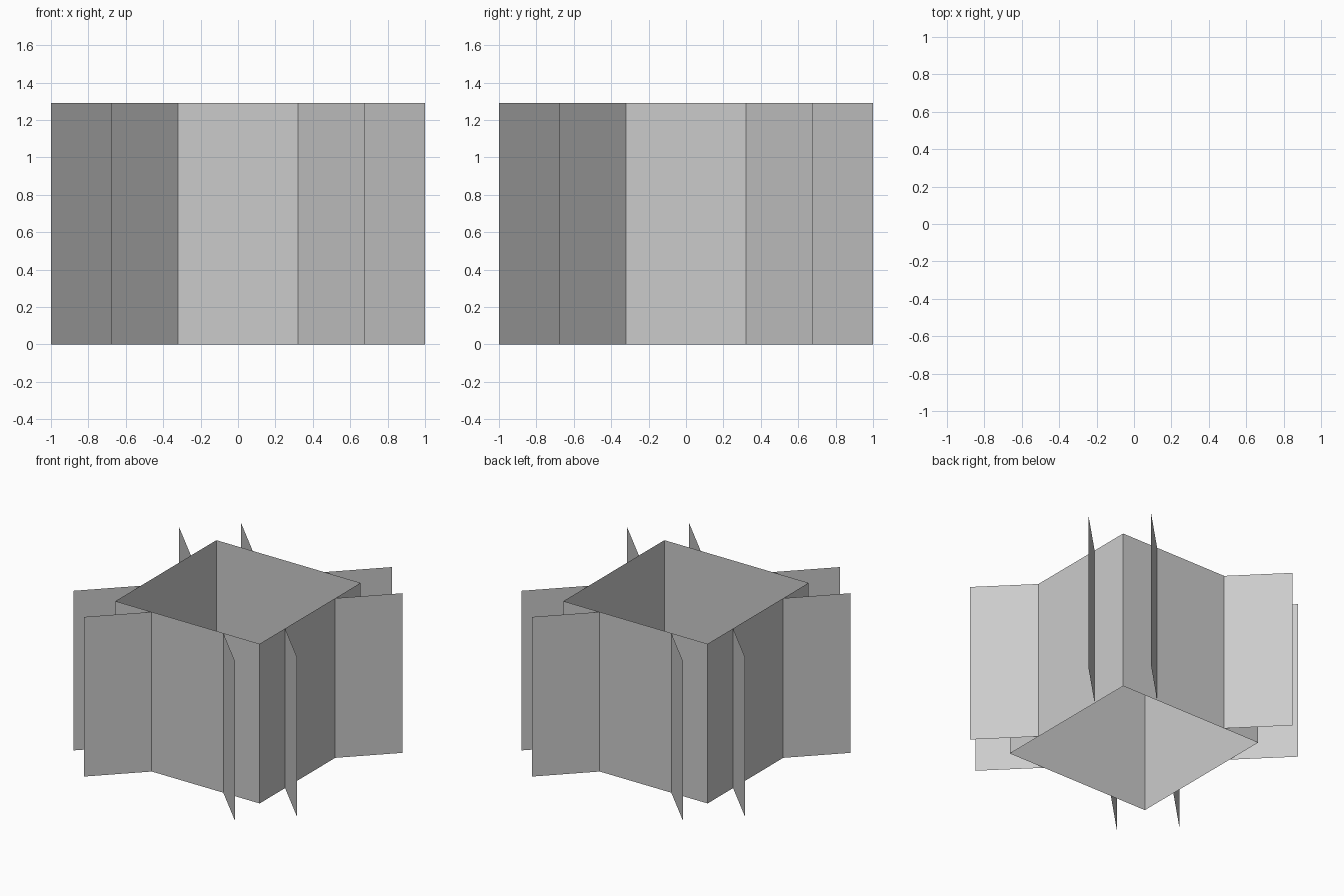
import bpy
from math import radians
from mathutils import Matrix, Vector

if "Cube" in bpy.data.objects:
    bpy.data.objects.remove(bpy.data.objects["Cube"])

HEIGHT = 1.29      # also the side of the square enclosure
HALF = 0.645       # wall distance from the centre
JOIN = 0.32        # where each fin meets its wall
TIP, TIP_SIDE = 1.0, 0.675


def upright_sheet(name, path, turn):
    """Vertical zero-thickness sheet along a plan path, turned about z."""
    rot = Matrix.Rotation(radians(turn), 3, 'Z')
    n = len(path)
    verts = [rot @ Vector((x, y, z)) for z in (0, HEIGHT) for x, y in path]
    faces = [(i, i + 1, n + i + 1, n + i) for i in range(n - 1)]
    mesh = bpy.data.meshes.new(name)
    mesh.from_pydata(verts, [], faces)
    obj = bpy.data.objects.new(name, mesh)
    bpy.context.collection.objects.link(obj)
    return obj


for side, turn in zip(("front", "right", "back", "left"), (0, 90, 180, 270)):
    # Wall, split where the fins join it
    upright_sheet(f"{side}_wall",
                  [(x, -HALF) for x in (-HALF, -JOIN, JOIN, HALF)], turn)
    # Pair of fins splaying outward at 45 degrees
    upright_sheet(f"{side}_fin_left", [(-TIP_SIDE, -TIP), (-JOIN, -HALF)], turn)
    upright_sheet(f"{side}_fin_right", [(JOIN, -HALF), (TIP_SIDE, -TIP)], turn)
